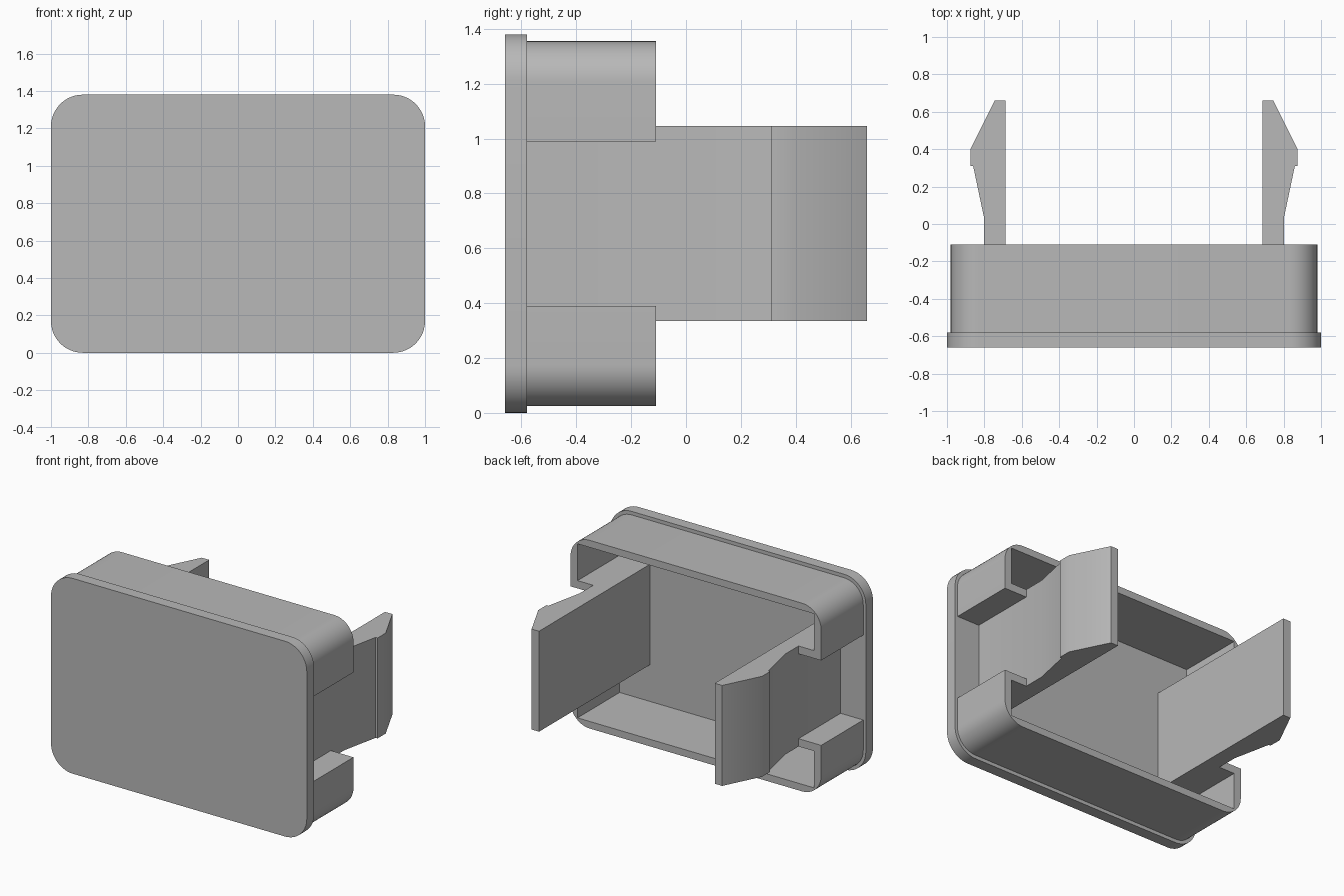
import bpy, bmesh, math

cube = bpy.data.objects.get("Cube")
if cube:
    bpy.data.objects.remove(cube)

MID = 0.69  # height of the horizontal symmetry plane

grey = bpy.data.materials.new("plain grey")
grey.use_nodes = True
colour = (0.48, 0.48, 0.48, 1)
grey.diffuse_color = colour
grey.node_tree.nodes["Principled BSDF"].inputs["Base Color"].default_value = colour


def arc(cx, cz, r, start, steps=12):
    """Quarter circle, counter-clockwise from the start angle in degrees."""
    return [(cx + r * math.cos(a), cz + r * math.sin(a))
            for a in (math.radians(start + 90 * i / steps) for i in range(steps + 1))]


def prism(name, points, offset):
    """Closed solid: a planar profile of 3D points swept along an offset."""
    bm = bmesh.new()
    face = bm.faces.new([bm.verts.new(p) for p in points])
    swept = bmesh.ops.extrude_face_region(bm, geom=[face], use_keep_orig=True)
    bmesh.ops.translate(bm, vec=offset,
                        verts=[v for v in swept["geom"] if isinstance(v, bmesh.types.BMVert)])
    bmesh.ops.recalc_face_normals(bm, faces=bm.faces)
    mesh = bpy.data.meshes.new(name)
    bm.to_mesh(mesh)
    bm.free()
    mesh.materials.append(grey)
    obj = bpy.data.objects.new(name, mesh)
    bpy.context.collection.objects.link(obj)
    bpy.ops.object.select_all(action="DESELECT")
    obj.select_set(True)
    bpy.context.view_layer.objects.active = obj
    bpy.ops.object.shade_smooth_by_angle(angle=math.radians(30))
    return obj


# Rounded cover plate
w, h, r = 1.0, 0.69, 0.17
outline = []
for sx, sz, start in ((1, 1, 0), (-1, 1, 90), (-1, -1, 180), (1, -1, 270)):
    outline += arc(sx * (w - r), MID + sz * (h - r), r, start)
prism("cover_plate", [(x, -0.66, z) for x, z in outline], (0, 0.08, 0))

# Upper and lower rim: C-shaped walls whose ends turn in towards the clips
w, h, r = 0.98, 0.665, 0.15
half = [(0.925, h - 0.05), (0.925, 0.355), (0.80, 0.355), (0.80, 0.30), (w, 0.30)]
half += arc(w - r, h - r, r, 0)
rim = half + [(-x, z) for x, z in reversed(half)]
for name, s in (("upper_rim", 1), ("lower_rim", -1)):
    prism(name, [(x, -0.58, MID + s * z) for x, z in rim], (0, 0.47, 0))

# Barbed snap clips
clip = [(0.687, -0.58), (0.803, -0.58), (0.803, 0.04), (0.86, 0.31),
        (0.875, 0.31), (0.875, 0.40), (0.745, 0.66), (0.687, 0.66)]
for name, s in (("left_clip", 1), ("right_clip", -1)):
    prism(name, [(s * x, y, MID - 0.355) for x, y in clip], (0, 0, 0.71))
